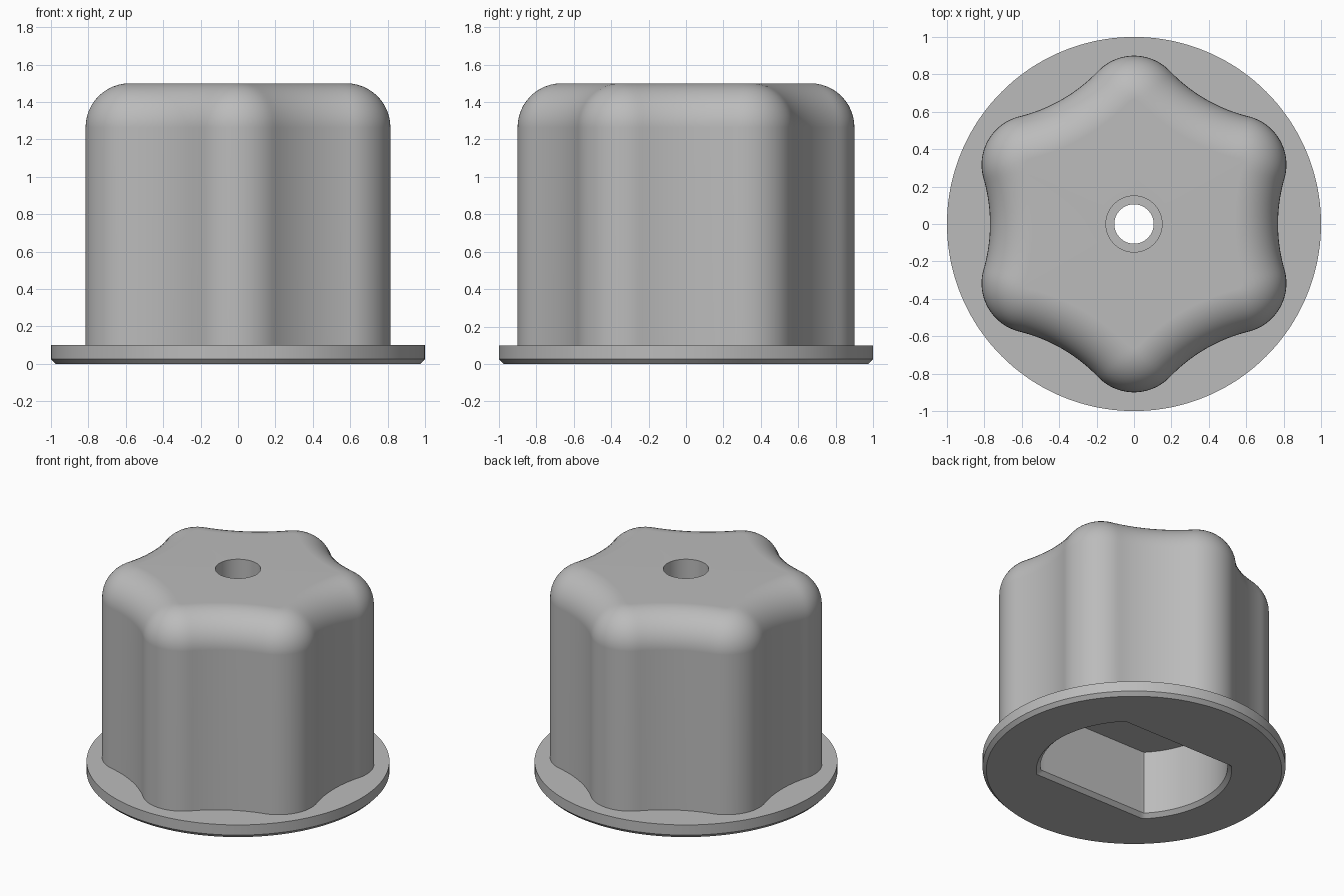
import bpy
import bmesh
from math import pi, sin, cos, tan, atan2, sqrt, radians

if "Cube" in bpy.data.objects:
    bpy.data.objects.remove(bpy.data.objects["Cube"], do_unlink=True)

STEPS = 288                       # vertices around every ring
LOBE_C, LOBE_R = 0.634, 0.266     # centre distance and radius of the six lobes
HOLLOW_C, HOLLOW_R = 1.64, 0.87   # concave arcs between the lobes
SIXTH = pi / 3


def circle(radius):
    return lambda a: radius


def grip(inset):
    """Six-lobed outline, offset inwards."""
    lobe, hollow = LOBE_R - inset, HOLLOW_R + inset
    cx, cy = LOBE_C * cos(SIXTH / 2), LOBE_C * sin(SIXTH / 2)
    slope = atan2(-cy, HOLLOW_C - cx)
    join = atan2(cy + lobe * sin(slope), cx + lobe * cos(slope))

    def radius(a):
        b = abs((a + SIXTH / 2) % SIXTH - SIXTH / 2)   # angle from the hollow
        if b < join:
            return HOLLOW_C * cos(b) - sqrt(hollow**2 - (HOLLOW_C * sin(b))**2)
        t = SIXTH / 2 - b                              # angle from the lobe
        return LOBE_C * cos(t) + sqrt(lobe**2 - (LOBE_C * sin(t))**2)
    return radius


def socket(inset):
    """Circle with two flats facing the front and back."""
    return lambda a: min(0.645 - inset, (0.456 - inset) / max(abs(sin(a)), 0.01))


# Cross-section loop: outline and height of each ring
FILLET, TOP = 0.235, 1.5
rings = [(circle(0.975), 0), (circle(1), 0.026), (circle(1), 0.1), (grip(0), 0.1)]
for i in range(13):                                    # rounded top edge
    t = radians(90 * i / 12)
    rings.append((grip(FILLET * (1 - cos(t))), TOP - FILLET * (1 - sin(t))))
rings += [(circle(0.15), TOP), (circle(0.15), 0.8),    # stepped bore
          (circle(0.105), 0.8), (circle(0.105), 0.49),
          (socket(0.027), 0.49), (socket(0.027), 0.027), (socket(0), 0)]

# Loft the rings into one closed shell
bm = bmesh.new()
loops = []
for outline, z in rings:
    loop = []
    for k in range(STEPS):
        a = 2 * pi * k / STEPS
        r = outline(a)
        loop.append(bm.verts.new((r * cos(a), r * sin(a), z)))
    loops.append(loop)
for low, high in zip(loops, loops[1:] + loops[:1]):
    for k in range(STEPS):
        n = (k + 1) % STEPS
        bm.faces.new((low[k], low[n], high[n], high[k]))
bmesh.ops.recalc_face_normals(bm, faces=bm.faces)
mesh = bpy.data.meshes.new("lobed_knob")
bm.to_mesh(mesh)
bm.free()

knob = bpy.data.objects.new("lobed_knob", mesh)
bpy.context.collection.objects.link(knob)

# Plain grey plastic
grey = bpy.data.materials.new("plain_grey")
grey.use_nodes = True
colour = (0.5, 0.5, 0.5, 1)
grey.diffuse_color = colour
grey.node_tree.nodes["Principled BSDF"].inputs["Base Color"].default_value = colour
mesh.materials.append(grey)

# Smooth curves, crisp edges
bpy.ops.object.select_all(action="DESELECT")
knob.select_set(True)
bpy.context.view_layer.objects.active = knob
bpy.ops.object.shade_smooth_by_angle(angle=radians(30))
normals = knob.modifiers.new("even_normals", "WEIGHTED_NORMAL")
normals.keep_sharp = True
